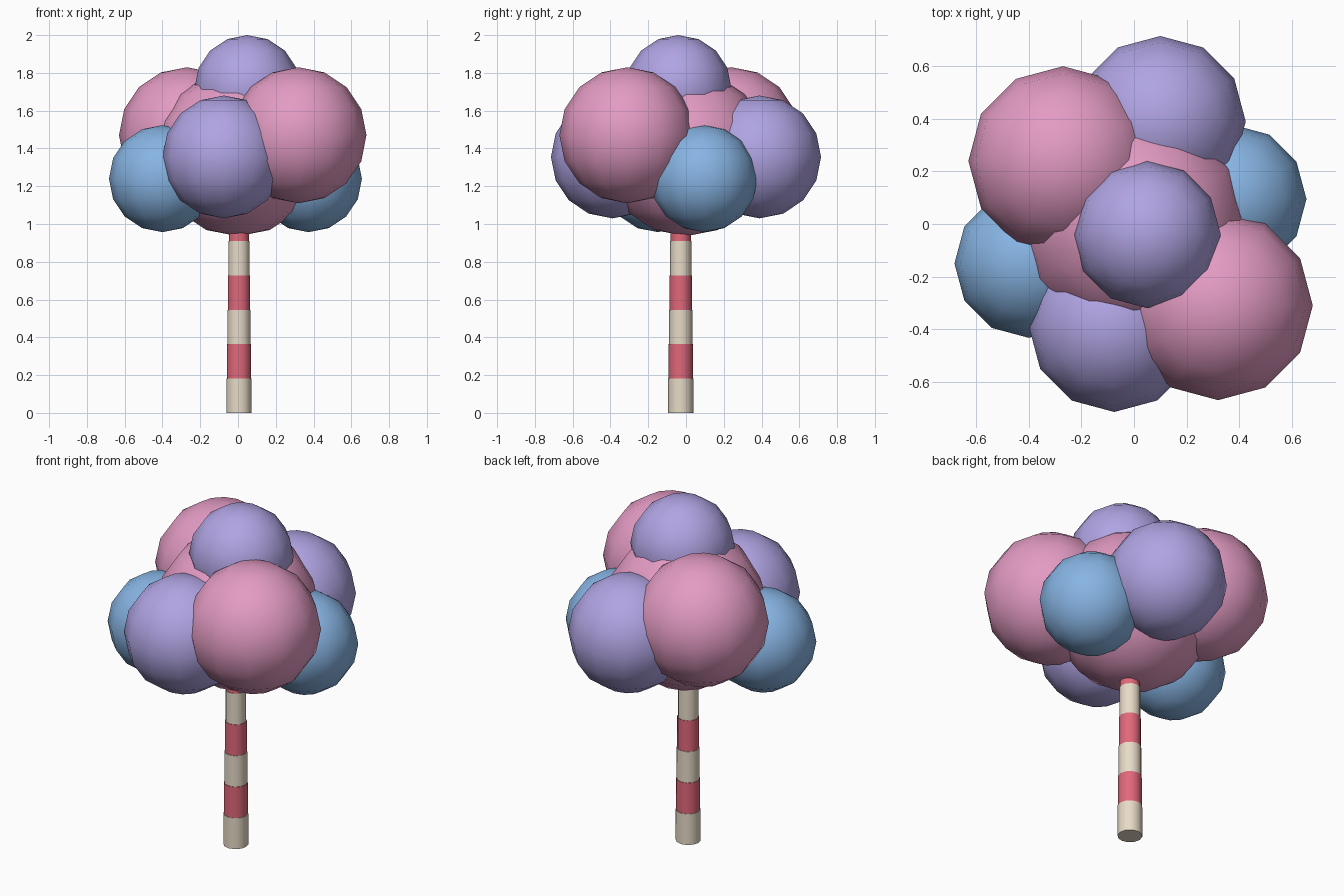
import bpy

if "Cube" in bpy.data.objects:
    bpy.data.objects.remove(bpy.data.objects["Cube"])


def material(name, hex_code):
    """Flat colour from an sRGB hex code, stored as linear values."""
    def lin(c):
        return c / 12.92 if c <= 0.04045 else ((c + 0.055) / 1.055) ** 2.4
    rgb = [lin(int(hex_code[i:i + 2], 16) / 255) for i in (0, 2, 4)]
    m = bpy.data.materials.new(name)
    m.diffuse_color = (*rgb, 1)
    m.use_nodes = True
    m.node_tree.nodes["Principled BSDF"].inputs["Base Color"].default_value = m.diffuse_color
    return m


pink = material("pink", "E39BC3")
purple = material("lilac", "B0A4E3")
blue = material("sky blue", "87B4E3")
red = material("candy red", "E0687A")
cream = material("cream", "E8DCC8")


def finish(name, mat):
    ob = bpy.context.object
    ob.name = name
    ob.data.materials.append(mat)
    return ob


# Foliage: overlapping low-poly smooth balls
def puff(name, location, radius, mat):
    bpy.ops.mesh.primitive_uv_sphere_add(segments=12, ring_count=8,
                                         radius=radius, location=location)
    finish(name, mat)
    bpy.ops.object.shade_smooth()


puff("foliage_core", (0, 0, 1.375), 0.44, pink)
puff("foliage_crown", (0.05, -0.04, 1.72), 0.28, purple)
puff("foliage_pink_front_right", (0.32, -0.31, 1.47), 0.36, pink)
puff("foliage_pink_back_left", (-0.27, 0.24, 1.47), 0.36, pink)
puff("foliage_lilac_front", (-0.075, -0.39, 1.355), 0.325, purple)
puff("foliage_lilac_back", (0.10, 0.39, 1.355), 0.325, purple)
puff("foliage_blue_left", (-0.40, -0.15, 1.24), 0.283, blue)
puff("foliage_blue_right", (0.373, 0.095, 1.24), 0.283, blue)

# Trunk: stacked bands in two colours, each a little thinner than the last
BAND = 0.182
for i in range(6):
    bpy.ops.mesh.primitive_cylinder_add(
        vertices=12, radius=0.067 - 0.0027 * i, depth=BAND,
        location=(0.005, -0.028, BAND * (i + 0.5)))
    finish(f"trunk_band_{i + 1}", red if i % 2 else cream)
    bpy.ops.object.shade_smooth_by_angle(angle=0.7)
